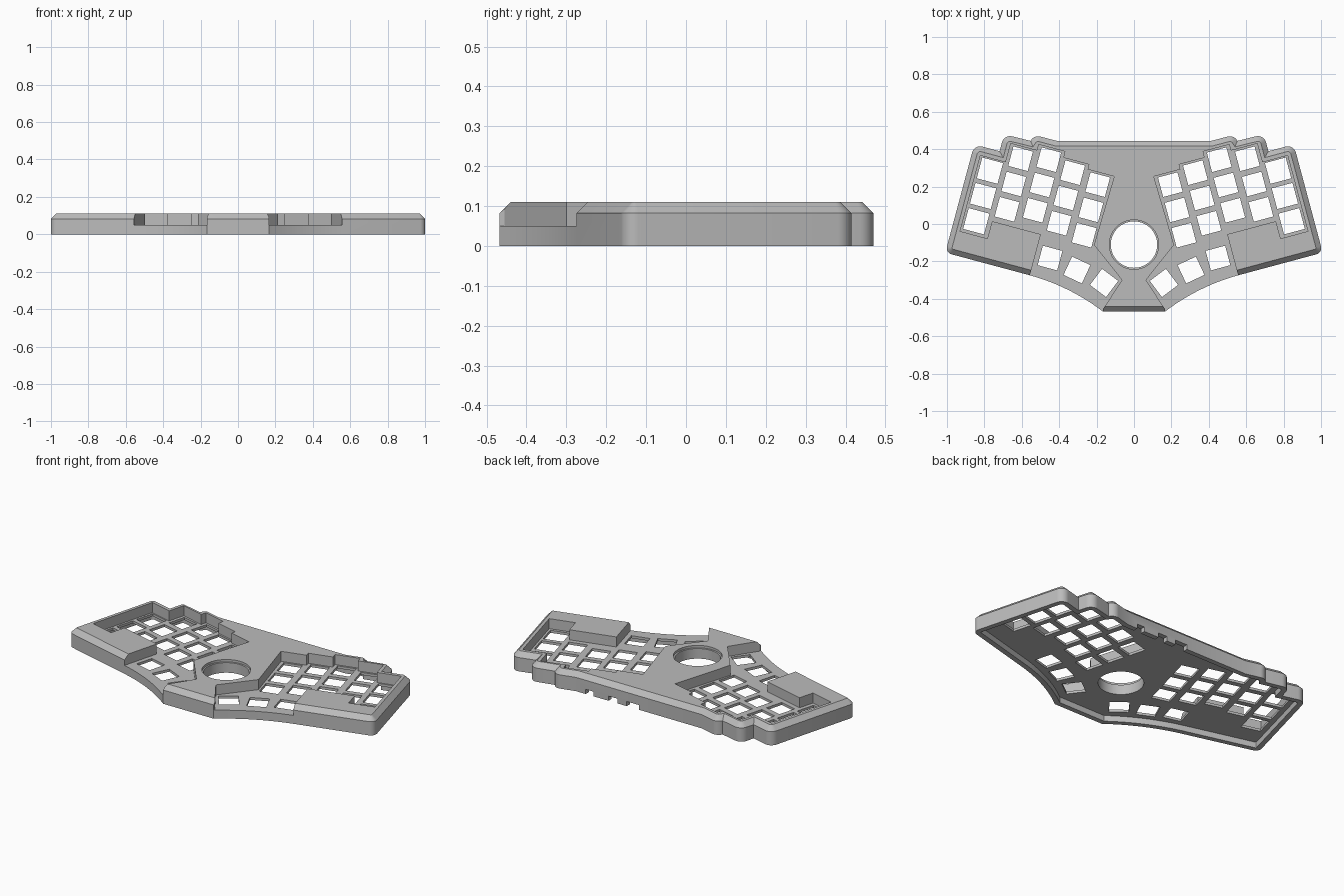
import bpy, bmesh
from math import sin, cos, radians
from mathutils import Vector

cube = bpy.data.objects.get("Cube")
if cube:
    bpy.data.objects.remove(cube)

TILT = radians(15)
U = Vector((cos(TILT), sin(TILT)))
V = Vector((-sin(TILT), cos(TILT)))
TOP, FLOOR, UNDER, CHAMFER = 0.11, 0.05, 0.035, 0.028


def uv(u, v):
    """Point in the tilted frame of the +x key field."""
    return U * u + V * v


def arc(u, v, r, a0, a1, n=8):
    angles = [radians(a0 + (a1 - a0) * i / n) for i in range(n + 1)]
    return [uv(u + r * cos(a), v + r * sin(a)) for a in angles]


def flip(points):
    return [Vector((-p.x, p.y)) for p in reversed(points)]


def inset(points, d):
    """Move a clockwise outline inward by d."""
    result = []
    for i, p in enumerate(points):
        a = (p - points[i - 1]).normalized()
        b = (points[(i + 1) % len(points)] - p).normalized()
        n1, n2 = Vector((a.y, -a.x)), Vector((b.y, -b.x))
        result.append(p + (n1 + n2) * d / (1 + n1.dot(n2)))
    return result


def loft(bm, loops):
    """Closed solid through (points, z) loops."""
    rings = [[bm.verts.new((p.x, p.y, z)) for p in pts] for pts, z in loops]
    bm.faces.new(rings[0])
    bm.faces.new(rings[-1])
    for low, high in zip(rings, rings[1:]):
        for i in range(len(low)):
            bm.faces.new((low[i - 1], low[i], high[i], high[i - 1]))


def make(name, solids):
    bm = bmesh.new()
    for loops in solids:
        loft(bm, loops)
    bmesh.ops.recalc_face_normals(bm, faces=bm.faces)
    mesh = bpy.data.meshes.new(name)
    bm.to_mesh(mesh)
    bm.free()
    ob = bpy.data.objects.new(name, mesh)
    bpy.context.collection.objects.link(ob)
    return ob


def prism(points, z0, z1):
    return [(points, z0), (points, z1)]


def square(center, side, degrees):
    a = radians(degrees)
    x, y = Vector((cos(a), sin(a))) * side / 2, Vector((-sin(a), cos(a))) * side / 2
    return [center - x - y, center - x + y, center + x + y, center + x - y]


def circle(r, n=64):
    return [Vector((r * sin(i * 2 * 3.14159265 / n), r * cos(i * 2 * 3.14159265 / n) - 0.11))
            for i in range(n)]


# Case outline: scalloped back corner, straight side, curved thumb edge
half = [Vector((0.415, 0.445))]
half += arc(0.605, 0.277, 0.045, 90, 12)
half += arc(0.75, 0.239, 0.045, 90, 0) + [uv(0.795, 0.19)]
half += arc(0.89, 0.145, 0.045, 90, 0)
half += arc(0.90, -0.374, 0.035, 0, -90)
start, bend, end = uv(0.465, -0.409), Vector((0.34, -0.335)), Vector((0.166, -0.468))
for i in range(13):
    t = i / 12
    half.append(start * (1 - t) ** 2 + bend * 2 * t * (1 - t) + end * t * t)
outline = half + flip(half)

case = make("keyboard_case", [[(outline, 0), (outline, TOP - CHAMFER),
                               (inset(outline, CHAMFER), TOP)]])

# Hollow underside
pocket = make("underside_pocket", [prism(inset(outline, 0.03), -0.1, UNDER)])

# Sunken key fields, following the staggered column tops
columns = [(0.242, 0.013), (0.388, 0.040), (0.529, 0.074), (0.676, 0.040), (0.818, -0.064)]
edges = [0.168, 0.315, 0.457, 0.602, 0.748, 0.888]
field = []
for i, (u, v) in enumerate(columns):
    field += [uv(edges[i], v + 0.205), uv(edges[i + 1], v + 0.205)]
field += [uv(0.888, -0.278), uv(0.737, -0.278), uv(0.737, -0.182), uv(0.467, -0.182),
          uv(0.467, -0.6), Vector((0.166, -0.6)), Vector((0.166, -0.455)),
          Vector((0.064, -0.30)), Vector((0.214, -0.112))]
recess = make("key_field_recess", [prism(f, FLOOR, 0.3) for f in (field, flip(field))])

# Switch holes, three per column plus three thumb keys
keys = []
for u, v in columns:
    side = 0.115 if u > 0.8 else 0.108
    keys += [square(uv(u, v + row * 0.14), side, 15) for row in (-1, 0, 1)]
for x, y, angle in ((0.449, -0.182, 15), (0.305, -0.246, 25), (0.16, -0.315, 37)):
    keys.append(square(Vector((x, y)), 0.108, angle))
holes = make("switch_holes", [prism(k, -0.2, 0.3) for key in keys for k in (key, flip(key))])

# Ball opening with a shallow lip
ball = make("ball_opening", [[(circle(0.124), -0.2), (circle(0.124), 0.095),
                              (circle(0.132), 0.096), (circle(0.132), 0.3)]])

# Port cut-outs in the back wall
ports = make("port_cutouts", [
    prism([Vector((a, 0.40)), Vector((a, 0.5)), Vector((b, 0.5)), Vector((b, 0.40))], -0.1, 0.028)
    for a, b in ((0.0, 0.08), (0.14, 0.20), (0.30, 0.35))])

bpy.context.view_layer.objects.active = case
case.select_set(True)
for cutter in (pocket, recess, holes, ball, ports):
    mod = case.modifiers.new(cutter.name, "BOOLEAN")
    mod.operation, mod.solver, mod.object = "DIFFERENCE", "EXACT", cutter
    bpy.ops.object.modifier_apply(modifier=mod.name)
    bpy.data.objects.remove(cutter)

# Single grey plastic
grey = bpy.data.materials.new("grey_plastic")
grey.use_nodes = True
color = (0.5, 0.5, 0.5, 1)
grey.diffuse_color = color
grey.node_tree.nodes["Principled BSDF"].inputs["Base Color"].default_value = color
case.data.materials.clear()
case.data.materials.append(grey)
bpy.ops.object.shade_smooth_by_angle(angle=radians(30))
